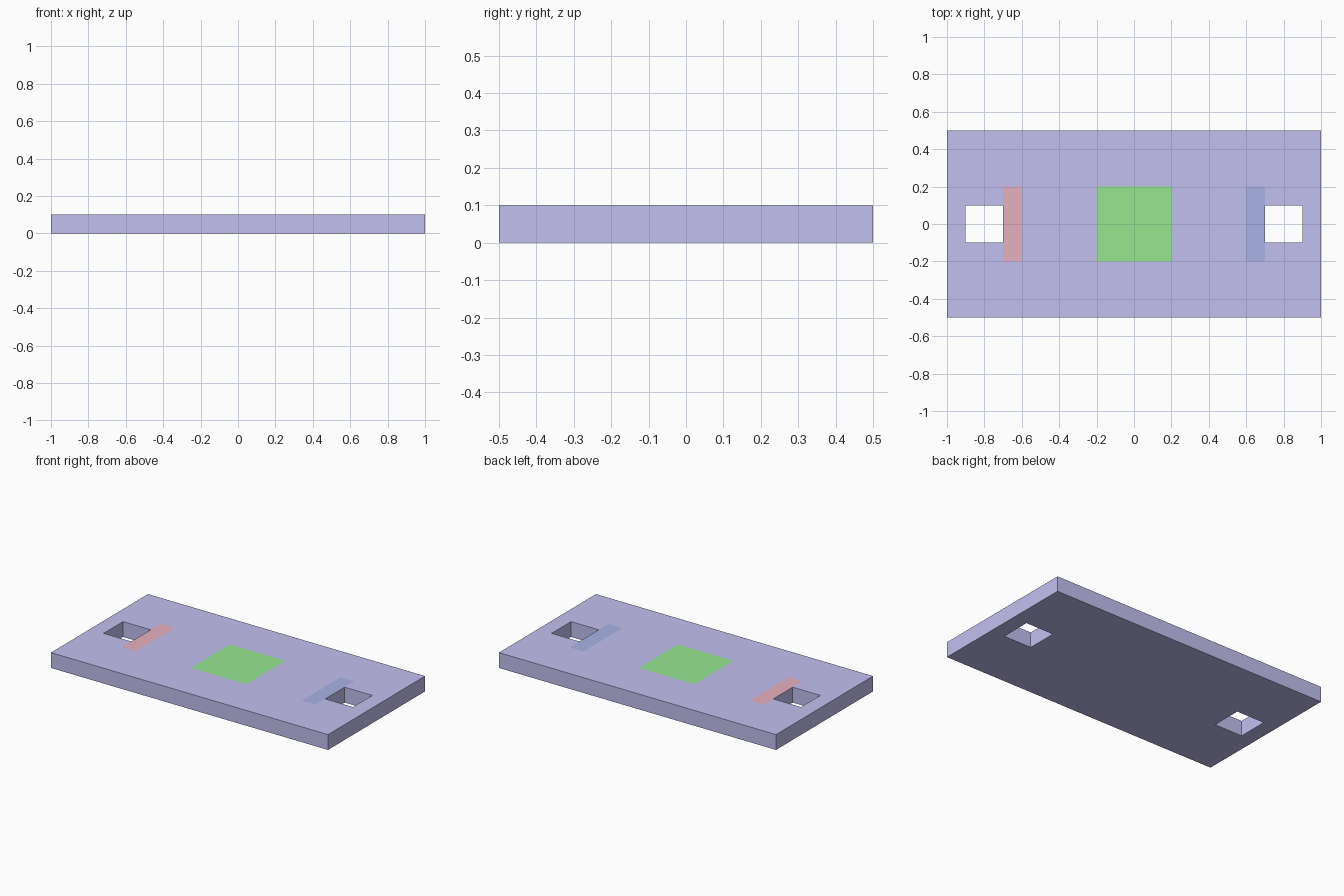
import bpy, bmesh

if "Cube" in bpy.data.objects:
    bpy.data.objects.remove(bpy.data.objects["Cube"])

THICK = 0.1
half = [0.1, 0.2, 0.3, 0.4, 0.6, 0.7, 0.8, 0.9, 1.0]
xs = [-v for v in reversed(half)] + half
half = [0.1, 0.2, 0.3, 0.4, 0.5]
ys = [-v for v in reversed(half)] + half


def material(name, rgb):
    mat = bpy.data.materials.new(name)
    mat.diffuse_color = (*rgb, 1)
    mat.use_nodes = True
    mat.node_tree.nodes["Principled BSDF"].inputs["Base Color"].default_value = mat.diffuse_color
    return mat


def zone(x, y):
    """Material index of the top cell centred on x, y."""
    if abs(y) < 0.2:
        if abs(x) < 0.2:
            return 1                      # centre square
        if 0.6 < abs(x) < 0.7:
            return 2 if x < 0 else 3      # strips beside the holes
    return 0


# Flat gridded sheet with a square hole near each end
bm = bmesh.new()
verts = [[bm.verts.new((x, y, 0)) for y in ys] for x in xs]
for i in range(len(xs) - 1):
    for j in range(len(ys) - 1):
        cx, cy = (xs[i] + xs[i + 1]) / 2, (ys[j] + ys[j + 1]) / 2
        if 0.7 < abs(cx) < 0.9 and abs(cy) < 0.1:
            continue
        bm.faces.new((verts[i][j], verts[i + 1][j],
                      verts[i + 1][j + 1], verts[i][j + 1]))
bmesh.ops.delete(bm, geom=[v for v in bm.verts if not v.link_faces], context='VERTS')

# Raise it into a closed slab
res = bmesh.ops.extrude_face_region(bm, geom=bm.faces[:], use_keep_orig=True)
bmesh.ops.translate(bm, vec=(0, 0, THICK),
                    verts=[g for g in res["geom"] if isinstance(g, bmesh.types.BMVert)])
bmesh.ops.recalc_face_normals(bm, faces=bm.faces[:])

# Colour the marked zones on the top
for f in bm.faces:
    c = f.calc_center_median()
    if c.z > THICK - 0.001:
        f.material_index = zone(c.x, c.y)

mesh = bpy.data.meshes.new("board")
bm.to_mesh(mesh)
bm.free()
board = bpy.data.objects.new("board", mesh)
bpy.context.collection.objects.link(board)
for name, rgb in (("violet", (0.55, 0.53, 0.88)), ("green", (0.31, 0.80, 0.28)),
                  ("red", (0.80, 0.44, 0.51)), ("blue", (0.40, 0.45, 0.80))):
    mesh.materials.append(material(name, rgb))
